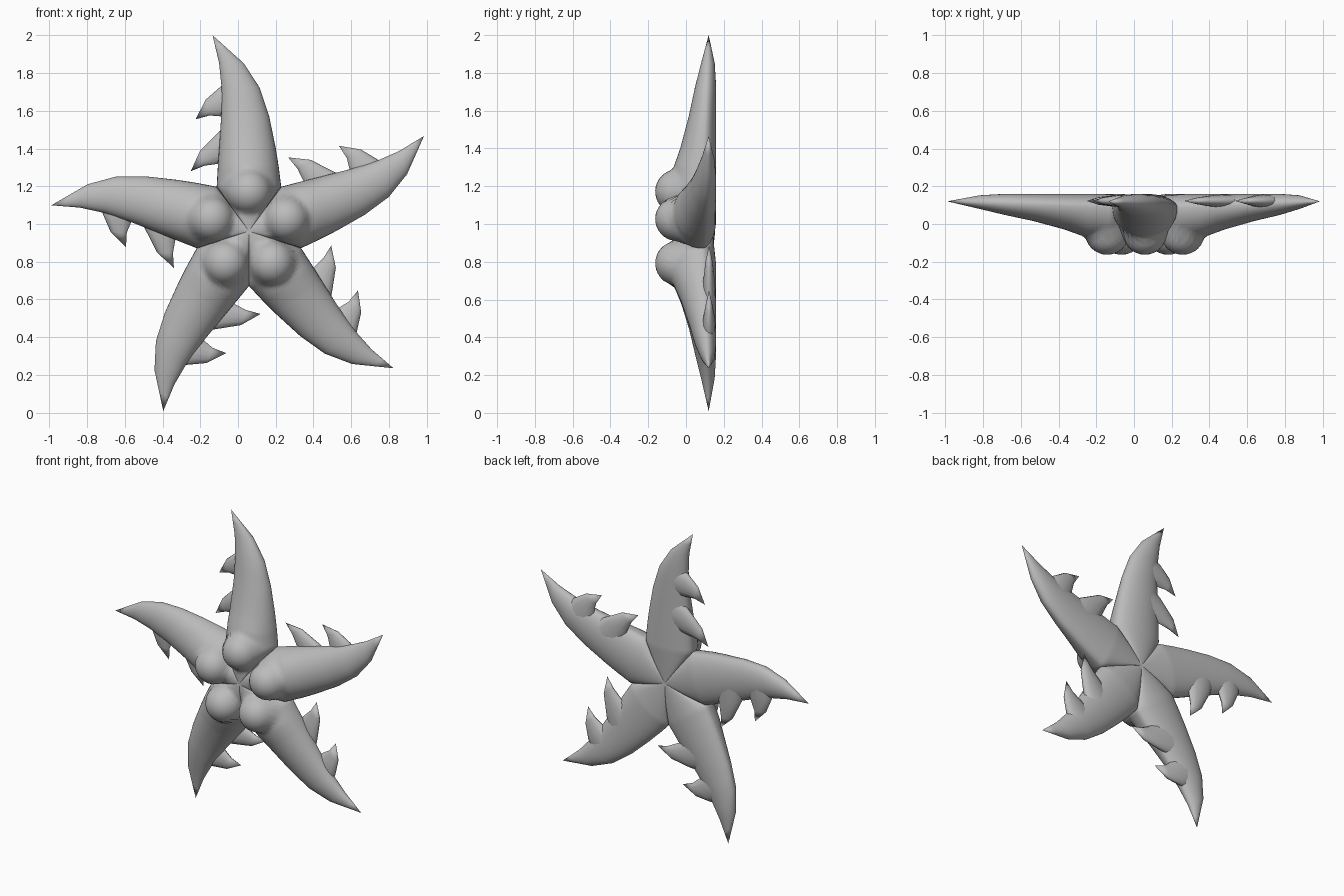
import bpy, bmesh, math
from mathutils import Vector

if "Cube" in bpy.data.objects:
    bpy.data.objects.remove(bpy.data.objects["Cube"], do_unlink=True)

CENTRE_X, CENTRE_Z = 0.058, 0.962
ARMS = 5
COLS = 20
WEDGE = math.tan(math.pi / ARMS)
VALLEY = 0.235   # distance along the arm at which neighbours separate

grey = bpy.data.materials.new("grey")
grey.use_nodes = True
grey.diffuse_color = (0.5, 0.5, 0.5, 1)
grey.node_tree.nodes["Principled BSDF"].inputs["Base Color"].default_value = (0.5, 0.5, 0.5, 1)


def place(k, u, y, v):
    """Turn a point of the upright arm into the place of arm k."""
    a = k * math.tau / ARMS
    return Vector((CENTRE_X + u * math.cos(a) + v * math.sin(a), y,
                   CENTRE_Z - u * math.sin(a) + v * math.cos(a)))


def finish(name, bm, angle):
    bmesh.ops.remove_doubles(bm, verts=bm.verts, dist=0.0005)
    bmesh.ops.dissolve_degenerate(bm, edges=bm.edges, dist=0.0003)
    bmesh.ops.recalc_face_normals(bm, faces=bm.faces)
    mesh = bpy.data.meshes.new(name)
    bm.to_mesh(mesh)
    bm.free()
    mesh.materials.append(grey)
    obj = bpy.data.objects.new(name, mesh)
    bpy.context.collection.objects.link(obj)
    bpy.ops.object.select_all(action='DESELECT')
    obj.select_set(True)
    bpy.context.view_layer.objects.active = obj
    bpy.ops.object.shade_smooth_by_angle(angle=math.radians(angle))


def skin(bm, rows, closed=False):
    grid = [[bm.verts.new(p) for p in row] for row in rows]
    for a, b in zip(grid, grid[1:]):
        n = len(a)
        for i in range(n if closed else n - 1):
            j = (i + 1) % n
            bm.faces.new((a[i], a[j], b[j], b[i]))


# Arm stations: distance, left edge, right edge, front depth, back depth
STATIONS = [
    (VALLEY, -0.171, 0.171, -0.085, 0.16),
    (0.34, -0.165, 0.158, -0.065, 0.16),
    (0.44, -0.158, 0.142, -0.03, 0.16),
    (0.61, -0.147, 0.107, 0.015, 0.16),
    (0.76, -0.145, 0.057, 0.047, 0.16),
    (0.89, -0.158, -0.028, 0.08, 0.152),
    (1.038, -0.193, -0.193, 0.12, 0.12),
]


def arm_rows():
    """Yield distance, left, right, front, back, front rim, back rim."""
    for i in range(12):
        v = VALLEY * i / 12
        t = v / VALLEY
        yield (v, -v * WEDGE, v * WEDGE, -0.07 - 0.015 * t, 0.14 + 0.02 * t,
               -0.07 + 0.155 * t ** 2, 0.14 - 0.055 * t ** 2)
    for n, (a, b) in enumerate(zip(STATIONS, STATIONS[1:])):
        steps = 6 if n < 2 else 2
        for s in range(steps):
            row = [p + (q - p) * s / steps for p, q in zip(a, b)]
            rim = 0.085 + 0.035 * (row[0] - VALLEY) / (1.038 - VALLEY)
            yield (*row, rim, rim)
    yield (*STATIONS[-1], 0.12, 0.12)


def knuckle(u, v, y):
    """Blend a round lobe into the front of the arm root."""
    radius, k = 0.118, 0.03
    d = math.hypot(u, v - 0.21)
    lobe = -0.045 - math.sqrt(radius ** 2 - d ** 2) if d < radius else -0.045 + 3 * (d - radius)
    h = max(k - abs(lobe - y), 0) / k
    return min(lobe, y) - h * h * k / 4


# Body: five curved arms that meet along radial creases
body = bmesh.new()
for k in range(ARMS):
    front_rows, back_rows = [], []
    for v, left, right, front, back, front_rim, back_rim in arm_rows():
        mid, half = (left + right) / 2, (right - left) / 2
        f, b = [], []
        for c in range(COLS + 1):
            theta = math.pi * c / COLS
            u, s = mid + half * math.cos(theta), math.sin(theta)
            y = front_rim + (front - front_rim) * s
            if 0 < c < COLS and v < 0.42:
                y = knuckle(u, v, y)
            f.append(place(k, u, y, v))
            b.append(place(k, u, back_rim + (back - back_rim) * s, v))
        front_rows.append(f)
        back_rows.append(b)
    skin(body, front_rows)
    skin(body, back_rows)
finish("starfish_body", body, 60)

# Thorns: two hooked spikes along one side of each arm (outer edge, inner edge)
THORNS = {
    "outer_thorn": [((-0.06, 0.80), (-0.06, 0.60)), ((-0.148, 0.768), (-0.143, 0.608)),
                    ((-0.228, 0.698), (-0.208, 0.613)), ((-0.283, 0.593), (-0.283, 0.593))],
    "inner_thorn": [((-0.06, 0.60), (-0.06, 0.37)), ((-0.148, 0.538), (-0.155, 0.358)),
                    ((-0.258, 0.428), (-0.235, 0.347)), ((-0.308, 0.318), (-0.308, 0.318))],
}
DEPTHS = (0.035, 0.032, 0.02, 0)
for name, edges in THORNS.items():
    for k in range(ARMS):
        bm = bmesh.new()
        rows = []
        for (outer, inner), depth in zip(edges, DEPTHS):
            p, q = Vector(outer), Vector(inner)
            ring = []
            for i in range(12):
                a = math.tau * i / 12
                uv = (p + q) / 2 + (p - q) / 2 * math.cos(a)
                ring.append(place(k, uv.x, 0.122 + depth * math.sin(a), uv.y))
            rows.append(ring)
        skin(bm, rows, closed=True)
        finish(f"{name}_{k + 1}", bm, 60)
